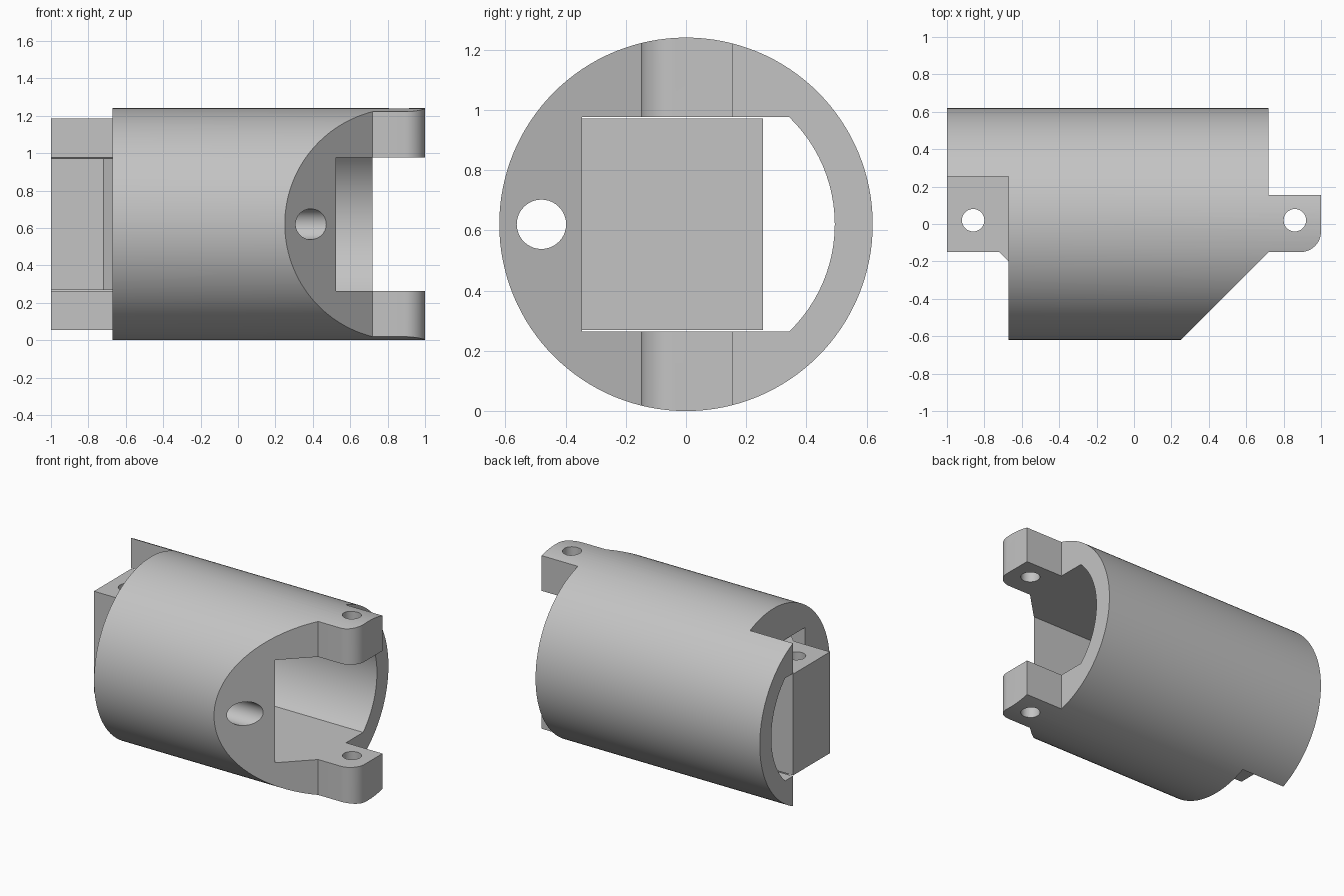
import bpy, bmesh, math
from mathutils import Matrix, Vector

R, ZC = 0.62, 0.62          # outer radius and axis height
BORE, HALF = 0.494, 0.356   # pocket radius and half height
WALL, BACK = -0.345, 0.255  # pocket wall and rear slab face

cube = bpy.data.objects.get("Cube")
if cube:
    bpy.data.objects.remove(cube, do_unlink=True)

grey = bpy.data.materials.new("light grey")
grey.use_nodes = True
colour = (0.55, 0.55, 0.55, 1)
grey.diffuse_color = colour
grey.node_tree.nodes["Principled BSDF"].inputs["Base Color"].default_value = colour


def arc(cx, cy, r, start, end, n):
    steps = [math.radians(start + (end - start) * i / n) for i in range(n + 1)]
    return [(cx + r * math.cos(a), cy + r * math.sin(a)) for a in steps]


def prism(name, outline, low, high, axis="Z"):
    """Extrude an outline along z, or a (y, z) outline along x."""
    def place(u, v, w):
        return (u, v, w) if axis == "Z" else (w, u, v)
    bm = bmesh.new()
    face = bm.faces.new([bm.verts.new(place(u, v, low)) for u, v in outline])
    top = bmesh.ops.extrude_face_region(bm, geom=[face])["geom"]
    moved = [g for g in top if isinstance(g, bmesh.types.BMVert)]
    bmesh.ops.translate(bm, verts=moved, vec=place(0, 0, high - low))
    bmesh.ops.recalc_face_normals(bm, faces=bm.faces)
    mesh = bpy.data.meshes.new(name)
    bm.to_mesh(mesh)
    bm.free()
    mesh.materials.append(grey)
    obj = bpy.data.objects.new(name, mesh)
    bpy.context.collection.objects.link(obj)
    return obj


def circle(cx, cy, r, n):
    return arc(cx, cy, r, 0, 360, n)[:-1]


def boolean(obj, cutter, operation="DIFFERENCE"):
    mod = obj.modifiers.new(cutter.name, "BOOLEAN")
    mod.operation, mod.solver, mod.object = operation, "EXACT", cutter
    cutter.hide_render = True
    cutter.hide_set(True)


def finish(obj, cutters):
    """Apply the modifiers, remove the cutters and smooth the round faces."""
    bpy.context.view_layer.update()
    graph = bpy.context.evaluated_depsgraph_get()
    mesh = bpy.data.meshes.new_from_object(obj.evaluated_get(graph))
    obj.modifiers.clear()
    obj.data = mesh
    for c in cutters:
        bpy.data.objects.remove(c, do_unlink=True)
    bpy.ops.object.select_all(action="DESELECT")
    obj.select_set(True)
    bpy.context.view_layer.objects.active = obj
    bpy.ops.object.shade_smooth_by_angle(angle=math.radians(25))


# Body: round bar trimmed to the plan with slanted cut, rear slab and lugs
body = prism("housing_body", circle(0, ZC, R, 128), -1, 1, "X")
plan = [(-1.1, 0.7), (0.72, 0.7), (0.72, 0.155), (1.1, 0.155), (1.1, 0.05), (1, 0.05)]
plan += arc(0.89, -0.04, 0.11, 0, -90, 12)
plan += [(0.72, -0.15), (0.17, -0.7), (-0.67, -0.7), (-0.67, BACK), (-1.1, BACK)]
trim = prism("plan_trim", plan, -0.1, 1.4)
boolean(body, trim, "INTERSECT")

# Pocket: flat floor, ceiling and side wall, with one rounded side
bend = math.degrees(math.asin(HALF / BORE))
section = arc(0, ZC, BORE, -bend, bend, 24)
section += [(WALL, ZC + HALF), (WALL, ZC - HALF)]
pocket = prism("pocket_cutter", section, -1.2, 1.2, "X")
boolean(body, pocket)

# Cable hole along the body and pin hole through both lugs
cable = prism("cable_cutter", circle(-0.48, ZC, 0.082, 40), -1.2, 1.2, "X")
lug_pin = prism("lug_pin_cutter", circle(0.86, 0.02, 0.06, 32), -0.2, 1.5)
boolean(body, cable)
boolean(body, lug_pin)
finish(body, [trim, pocket, cable, lug_pin])

# Hinge block filling the other end of the pocket
block = prism("hinge_block", [
    (-1, BACK), (-1, -0.15), (-0.72, -0.15), (-0.525, WALL),
    (-0.45, WALL), (-0.45, BACK)], ZC - HALF + 0.005, ZC + HALF - 0.005)
block_pin = prism("block_pin_cutter", circle(-0.86, 0.02, 0.06, 32), -0.2, 1.5)
boolean(block, block_pin)
finish(block, [block_pin])
